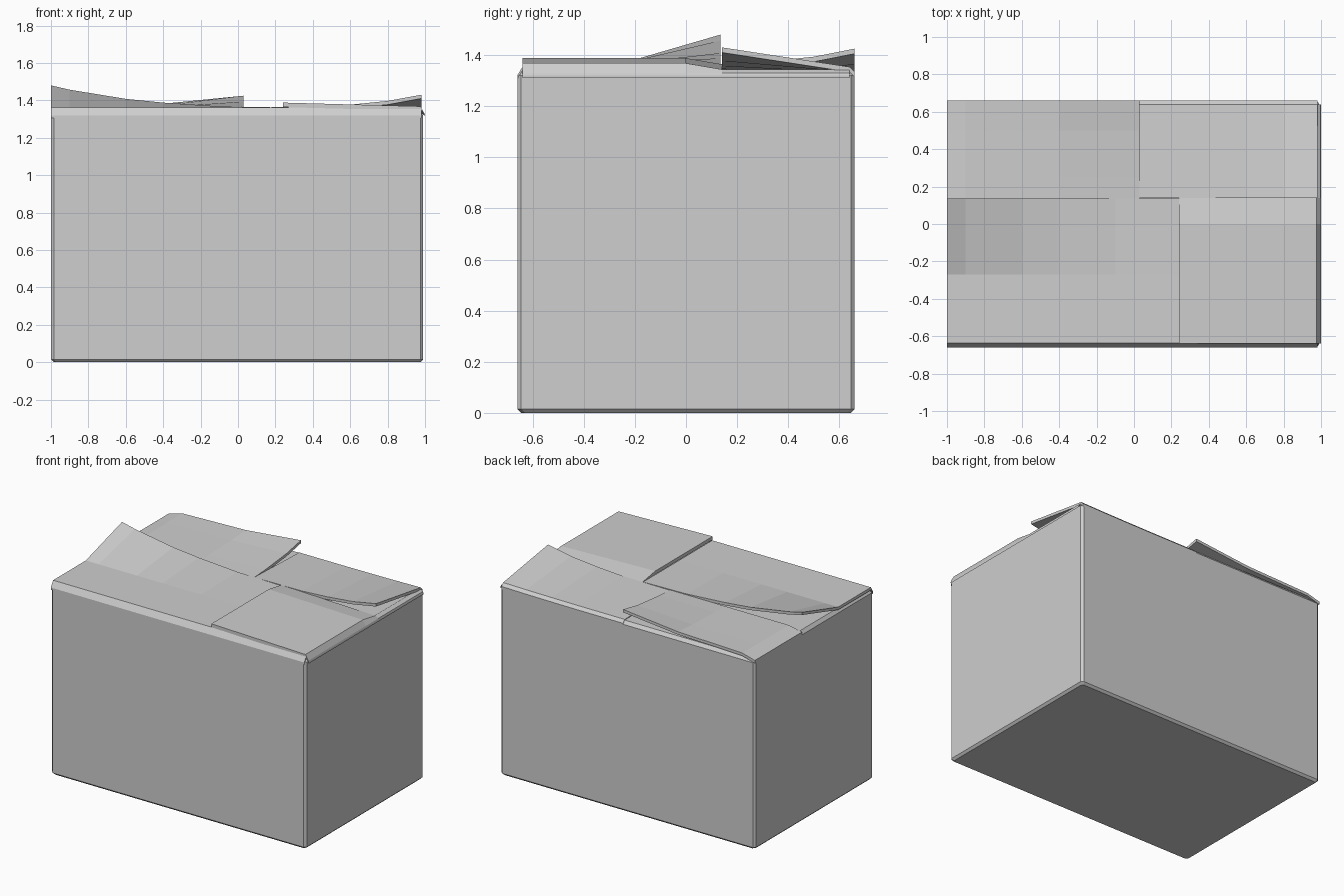
import bpy, bmesh

cube = bpy.data.objects.get("Cube")
if cube:
    bpy.data.objects.remove(cube, do_unlink=True)

grey = bpy.data.materials.new("card grey")
color = (0.62, 0.62, 0.62, 1)
grey.use_nodes = True
grey.diffuse_color = color
grey.node_tree.nodes["Principled BSDF"].inputs["Base Color"].default_value = color

LEFT, RIGHT, HALF_Y = -1.0, 0.99, 0.66
RIM, LID = 1.32, 1.362


def finish(bm, name):
    bmesh.ops.recalc_face_normals(bm, faces=bm.faces)
    mesh = bpy.data.meshes.new(name)
    bm.to_mesh(mesh)
    bm.free()
    mesh.materials.append(grey)
    obj = bpy.data.objects.new(name, mesh)
    bpy.context.collection.objects.link(obj)
    return obj


def ramp(points, t):
    """Piecewise linear profile through (position, value) points."""
    if t <= points[0][0]:
        return points[0][1]
    for (a, va), (b, vb) in zip(points, points[1:]):
        if t <= b:
            return va + (vb - va) * (t - a) / (b - a)
    return points[-1][1]


def ring(bm, z, inset, cut):
    """Rectangle with cut corners."""
    x0, x1, y = LEFT + inset, RIGHT - inset, HALF_Y - inset
    corners = [(x0 + cut, -y), (x1 - cut, -y), (x1, -y + cut), (x1, y - cut),
               (x1 - cut, y), (x0 + cut, y), (x0, y - cut), (x0, -y + cut)]
    return [bm.verts.new((px, py, z)) for px, py in corners]


def flap(name, xs, ys, height, thick=0.02):
    """Bent card sheet whose top follows height(x, y)."""
    bm = bmesh.new()
    grid = [[bm.verts.new((x, y, height(x, y))) for x in xs] for y in ys]
    for low, high in zip(grid, grid[1:]):
        for i in range(len(xs) - 1):
            bm.faces.new((low[i], low[i + 1], high[i + 1], high[i]))
    top = list(bm.faces)
    base = bmesh.ops.duplicate(bm, geom=list(bm.verts) + list(bm.edges) + top)
    under = [g for g in base["geom"] if isinstance(g, bmesh.types.BMVert)]
    for v in under:
        v.co.z -= thick
    bmesh.ops.bridge_loops(bm, edges=[e for e in bm.edges if e.is_boundary])
    return finish(bm, name)


# Box body with bevelled edges and a sloping rim
bm = bmesh.new()
rings = [ring(bm, z, inset, 0.015) for z, inset in
         ((0, 0.015), (0.015, 0), (RIM, 0), (1.343, 0.018))]
bm.faces.new(rings[0])
bm.faces.new(rings[-1])
for a, b in zip(rings, rings[1:]):
    for i in range(8):
        j = (i + 1) % 8
        bm.faces.new((a[i], a[j], b[j], b[i]))
finish(bm, "box_body")

# Front flap, folded over the rim and curling up at its free left corner
curl = [(-1, 0.118), (-0.9, 0.095), (-0.6, 0.046), (-0.4, 0.026), (-0.1, 0.006), (0.24, 0)]
flap("front_flap", [x for x, _ in curl], [-0.635, -0.27, 0.135],
     lambda x, y: LID + ramp(curl, x) * ramp([(-0.27, 0), (0.135, 1)], y))

# Front fold strip along the whole rim
flap("front_fold", [LEFT, 0.98], [-HALF_Y, -0.635],
     lambda x, y: ramp([(-HALF_Y, RIM), (-0.635, LID)], y), 0.015)

# Right flap, lying on top of the front flap
def right_height(x, y):
    edge = ramp([(0.24, 1.388), (0.975, 1.368)], x)
    return edge - ramp([(0, 0), (0.14, 0.024)], y)

flap("right_flap", [0.24, 0.975], [-0.64, 0, 0.14], right_height, 0.024)

# Right fold strip, bulging out at the crease
flap("right_fold", [0.975, 0.997, 1.0], [-0.64, 0, 0.14, 0.64],
     lambda x, y: ramp([(0.975, right_height(0.975, y)), (0.997, 1.33), (1.0, RIM)], x), 0.01)

# Back flap, lifting at its free right corner
lift = [(0.03, 0.017), (0.4, 0.02), (0.6, 0.032), (0.8, 0.052), (0.98, 0.085)]
flap("back_flap", [x for x, _ in lift], [0.14, 0.64, HALF_Y],
     lambda x, y: 1.345 + ramp(lift, x) * ramp([(0.14, 1), (0.64, 0.1)], y)
     - ramp([(0.64, 0), (HALF_Y, 0.02)], y))

# Left flap, lifting at its free back corner
rise = [(-1, 0), (-0.9, 0.005), (-0.4, 0.02), (0.03, 0.063)]
flap("left_flap", [x for x, _ in rise], [0.135, 0.25, 0.5, HALF_Y],
     lambda x, y: ramp([(-1, 1.34), (-0.9, LID), (0.03, LID)], x)
     + ramp(rise, x) * ramp([(0.135, 0), (0.25, 0.1), (0.5, 0.5), (HALF_Y, 1)], y))
